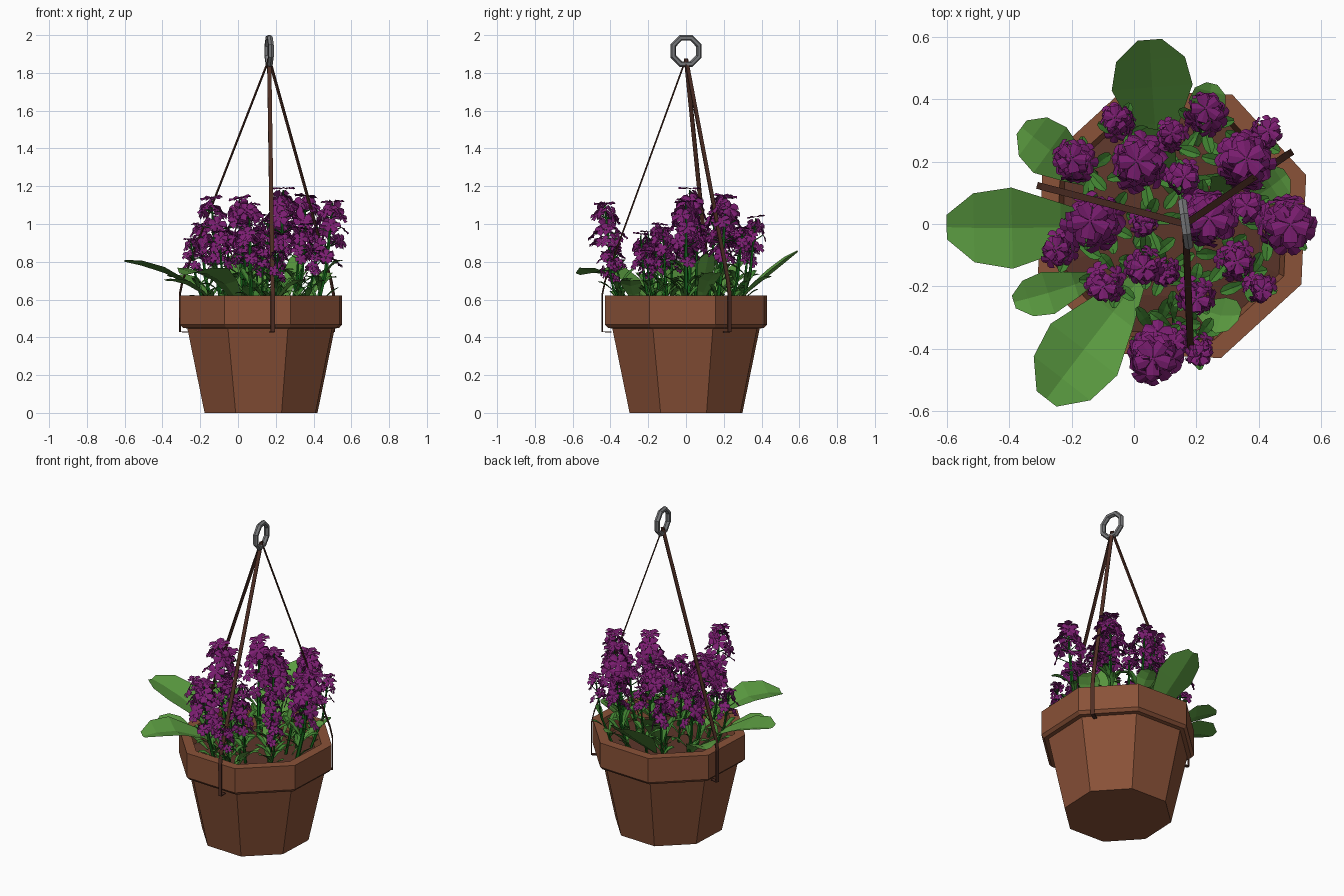
import bpy, math, random
from mathutils import Vector, Matrix

if "Cube" in bpy.data.objects:
    bpy.data.objects.remove(bpy.data.objects["Cube"])

random.seed(4)
CX, SIDES, TURN = 0.122, 8, math.radians(20)   # pot axis, octagon and its turn
UP = Vector((0, 0, 1))


def material(name, hex_colour):
    m = bpy.data.materials.new(name)
    rgb = [int(hex_colour[i:i + 2], 16) / 255 for i in (0, 2, 4)]
    m.diffuse_color = [((c + 0.055) / 1.055) ** 2.4 for c in rgb] + [1]
    m.use_nodes = True
    m.node_tree.nodes["Principled BSDF"].inputs["Base Color"].default_value = m.diffuse_color
    return m


class Part:
    """Collects vertices and faces for one object."""
    def __init__(self):
        self.v, self.f = [], []

    def add(self, verts, faces):
        n = len(self.v)
        self.v += [tuple(p) for p in verts]
        self.f += [[i + n for i in f] for f in faces]

    def rings(self, rings, cap_start=True, cap_end=True):
        k, m = len(rings[0]), len(rings)
        faces = [(r * k + i, r * k + (i + 1) % k, (r + 1) * k + (i + 1) % k, (r + 1) * k + i)
                 for r in range(m - 1) for i in range(k)]
        if cap_start:
            faces.append(list(range(k))[::-1])
        if cap_end:
            faces.append([(m - 1) * k + i for i in range(k)])
        self.add([p for r in rings for p in r], faces)

    def build(self, name, mat):
        me = bpy.data.meshes.new(name)
        me.from_pydata(self.v, [], self.f)
        me.materials.append(mat)
        ob = bpy.data.objects.new(name, me)
        bpy.context.collection.objects.link(ob)
        return ob


def lathe(name, profile, mat, cap_end):
    p = Part()
    p.rings([[(CX + r * math.cos(TURN + i * math.tau / SIDES),
               r * math.sin(TURN + i * math.tau / SIDES), z) for i in range(SIDES)]
             for r, z in profile], True, cap_end)
    return p.build(name, mat)


def frame(n):
    a = n.orthogonal().normalized()
    return a, n.cross(a)


def tube(part, points, radii, sides=5):
    a, b = frame((points[-1] - points[0]).normalized())
    part.rings([[p + r * (a * math.cos(t) + b * math.sin(t))
                 for t in (i * math.tau / sides for i in range(sides))]
                for p, r in zip(points, radii)])


def leaf(part, base, ctrl, tip, width, fold=0.12):
    """Folded blade along a quadratic curve."""
    base, ctrl, tip = Vector(base), Vector(ctrl), Vector(tip)
    side = (tip - base).cross(UP).normalized()
    verts, faces = [], []
    rows = ((0, 0.12), (0.35, 0.6), (0.65, 1), (0.86, 0.85), (1, 0.3))
    for t, w in rows:
        c = base * (1 - t) ** 2 + ctrl * 2 * t * (1 - t) + tip * t * t
        d = side * width * 0.5 * w
        lift = UP * width * fold * w
        verts += [c - d + lift, c, c + d + lift]
    for r in range(len(rows) - 1):
        for s in (0, 1):
            i = r * 3 + s
            faces.append((i, i + 1, i + 4, i + 3))
    part.add(verts, faces)


def floret(part, c, n, r):
    """Five broad notched petals."""
    n = n.normalized()
    a, b = frame(n)
    spin = random.uniform(0, math.tau)
    for k in range(5):
        t0 = spin + k * math.tau / 5
        pts = [c]
        for dt, rad, h in ((-.6, .62, .0), (-.36, 1, -.1), (0, .92, .08), (.36, 1, -.1), (.6, .62, .0)):
            pts.append(c + r * (rad * (a * math.cos(t0 + dt) + b * math.sin(t0 + dt)) + n * h))
        part.add(pts, [(0, 1, 2, 3), (0, 3, 4, 5)])


terracotta = material("terracotta", "8a5238")
earth = material("earth", "5c362a")
strap_brown = material("strap_brown", "4e2e24")
metal = material("metal", "77787a")
leaf_green = material("leaf_green", "5a9a40")
small_green = material("small_leaf_green", "3f8030")
stem_green = material("stem_green", "176b1c")
purple = material("petal_purple", "7c1e72")

# Pot with rim, and soil
lathe("pot", [(.318, 0), (.415, .447), (.44, .45), (.457, .468), (.457, .622),
              (.395, .622), (.375, .5)], terracotta, False)
lathe("soil", [(.378, .52), (.25, .54)], earth, True)

# Hanging ring
bpy.ops.mesh.primitive_torus_add(major_segments=8, minor_segments=6,
                                 major_radius=.075, minor_radius=.016)
ring = bpy.context.object
ring.name = "hanging_ring"
ring.data.transform(Matrix.Translation((.165, 0, 1.916)) @ Matrix.Rotation(math.radians(8), 4, 'Z')
                    @ Matrix.Rotation(math.pi / 2, 4, 'Y') @ Matrix.Rotation(math.pi / 8, 4, 'Z'))
ring.data.materials.append(metal)

# Three flat straps hooked under the rim
for label, deg in (("left", 164), ("right", 31), ("front", -82)):
    out = Vector((math.cos(math.radians(deg)), math.sin(math.radians(deg)), 0))
    side = UP.cross(out)
    axis = Vector((CX, 0, 0))
    pts = [Vector((.165, 0, 1.875))] + [axis + out * r + UP * z for r, z in
                                        ((.432, .70), (.447, .63), (.447, .43), (.40, .428))]
    normals = [out + UP * .3, out + UP * .2, out, out - UP, -UP]
    strap = Part()
    strap.rings([[p + side * sx * .011 + n.normalized() * sn * .003
                  for sx, sn in ((-1, -1), (1, -1), (1, 1), (-1, 1))]
                 for p, n in zip(pts, normals)])
    strap.build("strap_" + label, strap_brown)

# Broad leaves: base, bend, tip, width
big = Part()
for b, c, t, w in (
        ((.08, .2, .54), (.06, .36, .66), (.05, .59, .85), .26),
        ((-.08, .0, .54), (-.28, -.02, .74), (-.6, -.01, .80), .26),
        ((.03, -.16, .55), (-.1, -.32, .79), (-.28, -.56, .73), .27),
        ((-.1, .12, .54), (-.23, .2, .72), (-.36, .31, .72), .18),
        ((-.1, -.16, .54), (-.22, -.21, .70), (-.385, -.25, .70), .14),
        ((.17, -.24, .54), (.25, -.31, .68), (.34, -.29, .70), .12),
        ((.34, .06, .54), (.42, .1, .70), (.49, .16, .74), .13),
        ((.2, .25, .54), (.23, .36, .70), (.25, .45, .72), .12),
        ((.12, .1, .54), (.1, .2, .70), (.02, .3, .80), .14),
        ((.24, .05, .54), (.28, .1, .72), (.32, .12, .84), .13)):
    leaf(big, b, c, t, w)
big.build("broad_leaves", leaf_green)

# Flower spikes: x, y, top height, size
spikes = ((-.14, .01, 1.14, 1), (.01, .20, 1.14, 1), (.24, .02, 1.19, 1), (.36, .21, 1.15, 1),
          (.50, .0, 1.12, 1), (.06, -.43, 1.11, .95), (.23, .37, 1.04, .75), (-.20, .21, 1.0, .75),
          (-.06, .34, .96, .6), (.12, .29, .98, .5), (.43, .30, .98, .55), (.16, .15, 1.05, .6),
          (-.25, -.08, .92, .6), (-.10, -.20, .96, .65), (.03, -.14, 1.0, .65), (.10, -.16, .88, .5),
          (.36, .06, 1.0, .6), (.33, -.12, .98, .65), (.41, -.21, .86, .5), (.20, -.24, .95, .65),
          (.13, -.38, .88, .5), (.21, -.42, .85, .5), (.03, .0, .92, .45))
stems, small, petals = Part(), Part(), Part()
for x, y, z, s in spikes:
    top = Vector((x, y, z))
    foot = Vector((CX + (x - CX) * .76, y * .76, .53))
    mid = Vector((x, y, .53)).lerp(foot, .35)
    mid.z = .53 + (z - .53) * .4
    tube(stems, [foot, mid, top - UP * .01], (.011 * s + .002, .009 * s + .002, .004))

    # Crown floret, then loose whorls below it
    tilt = Vector((random.uniform(-.2, .2), random.uniform(-.2, .2), 0))
    floret(petals, top, UP + tilt, .064 * (s + .15) / 1.15)
    layers = 5 if s > .9 else 4
    for k in range(1, layers):
        h = (.06 + (k - 1) * .07) * (s + .1)
        if z - h < .66:
            break
        axis = mid.lerp(top, max(0, 1 - h / (z - mid.z)))
        reach = (.042, .066, .066, .05)[k - 1] * (s + .05)
        n = 4 if s > .9 else 3
        for j in range(n):
            a = (j + .5 * (k % 2) + random.uniform(-.25, .25)) * math.tau / n
            d = Vector((math.cos(a), math.sin(a), 0))
            c = axis + d * reach * random.uniform(.85, 1.15) + UP * random.uniform(-.025, .025)
            tube(stems, [axis - UP * .02, c], (.003, .003), 3)
            floret(petals, c, d + UP * random.uniform(.2, 1.2), (.057 - .005 * k) * (s + .15))

    # Narrow leaves around the foot of each stem
    turn = random.uniform(0, math.tau)
    for j in range(6):
        a = turn + j * 2.4
        d = Vector((math.cos(a), math.sin(a), 0))
        b = foot.lerp(mid, .1 + .15 * j)
        l = random.uniform(.1, .14) * (.65 + .35 * s)
        leaf(small, b, b + d * l * .4 + UP * l * .55, b + d * l * .9 + UP * l * random.uniform(.4, .9), .038, .2)
stems.build("flower_stems", stem_green)
small.build("stem_leaves", small_green)
petals.build("flower_petals", purple)
